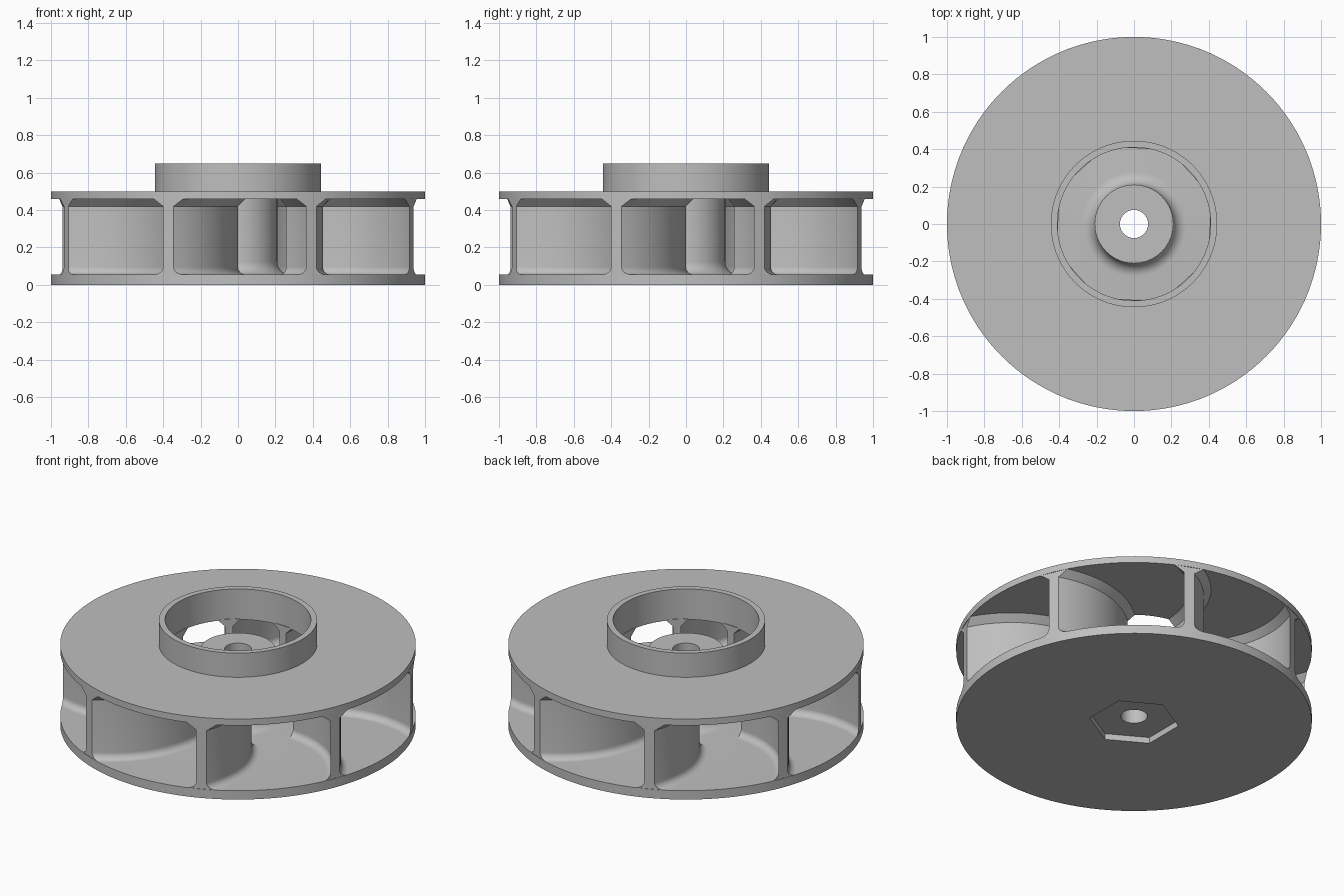
import bpy, bmesh, math
from mathutils import Matrix

if "Cube" in bpy.data.objects:
    bpy.data.objects.remove(bpy.data.objects["Cube"], do_unlink=True)

grey = bpy.data.materials.new("plain_grey")
grey.use_nodes = True
grey.diffuse_color = (0.52, 0.52, 0.52, 1)
grey.node_tree.nodes["Principled BSDF"].inputs["Base Color"].default_value = (0.52, 0.52, 0.52, 1)

SEGMENTS = 128
RIM, EYE = 1.0, 0.41          # outer radius, inlet radius
FLOOR, CEILING = 0.055, 0.46  # inner faces of the two discs
VANES = 8


def make_object(name, bm):
    bmesh.ops.recalc_face_normals(bm, faces=bm.faces)
    mesh = bpy.data.meshes.new(name)
    bm.to_mesh(mesh)
    bm.free()
    mesh.materials.append(grey)
    obj = bpy.data.objects.new(name, mesh)
    bpy.context.collection.objects.link(obj)
    return obj


def activate(obj):
    bpy.ops.object.select_all(action='DESELECT')
    obj.select_set(True)
    bpy.context.view_layer.objects.active = obj


def smooth(obj):
    activate(obj)
    bpy.ops.object.shade_smooth_by_angle(angle=math.radians(30))


def loft(bm, rings, closed):
    """Skin equal closed rings; cap the ends unless the loft is closed."""
    rows = [[bm.verts.new(p) for p in ring] for ring in rings]
    pairs = list(zip(rows, rows[1:])) + ([(rows[-1], rows[0])] if closed else [])
    for a, b in pairs:
        for i in range(len(a)):
            j = (i + 1) % len(a)
            bm.faces.new((a[i], a[j], b[j], b[i]))
    if not closed:
        bm.faces.new(rows[0])
        bm.faces.new(rows[-1])


def revolve(name, profile):
    bm = bmesh.new()
    turns = [2 * math.pi * i / SEGMENTS for i in range(SEGMENTS)]
    loft(bm, [[(r * math.cos(t), r * math.sin(t), z) for r, z in profile] for t in turns], True)
    return make_object(name, bm)


def fillet(x, z, radius, steps=8):
    """Concave quarter round from a wall at x down to a floor at z."""
    angles = [math.pi / 2 * i / steps for i in range(steps + 1)]
    return [(x + radius - radius * math.cos(a), z + radius - radius * math.sin(a)) for a in angles]


# Back plate with filleted hub and through bore
hub_profile = [(0.075, 0), (RIM, 0), (RIM, FLOOR)]
hub_profile += fillet(0.21, FLOOR, 0.07)[::-1]
hub_profile += [(0.21, 0.47), (0.075, 0.47)]
back_plate = revolve("back_plate_and_hub", hub_profile)

# Hexagonal nut pocket in the underside
bm = bmesh.new()
bmesh.ops.create_cone(bm, cap_ends=True, segments=6, radius1=0.253, radius2=0.253, depth=0.074,
                      matrix=Matrix.Rotation(math.radians(30), 4, 'Z'))
# Turn the hexagon so that two corners lie on the y axis
corner = max(bm.verts, key=lambda v: v.co.y).co
bmesh.ops.rotate(bm, verts=bm.verts,
                 matrix=Matrix.Rotation(math.pi / 2 - math.atan2(corner.y, corner.x), 3, 'Z'))
cutter = make_object("hex_pocket_cutter", bm)
cutter.hide_render = True
activate(back_plate)
cut = back_plate.modifiers.new("hex_pocket", 'BOOLEAN')
cut.operation = 'DIFFERENCE'
cut.solver = 'EXACT'
cut.object = cutter
bpy.ops.object.modifier_apply(modifier=cut.name)
bpy.data.objects.remove(cutter, do_unlink=True)
smooth(back_plate)

# Front shroud with raised inlet collar
shroud = revolve("shroud_and_collar", [(EYE, CEILING), (RIM, CEILING), (RIM, 0.5),
                                       (0.445, 0.5), (0.445, 0.65), (EYE, 0.65)])
smooth(shroud)

# Vane cross-section: chamfer at the shroud, fillet at the plate
HALF, FLARE = 0.022, 0.04
side = [(HALF + FLARE, CEILING + 0.005), (HALF + FLARE, CEILING), (HALF, CEILING - FLARE)]
side += fillet(HALF, FLOOR, FLARE) + [(HALF + FLARE, FLOOR - 0.005)]
section = side + [(-d, z) for d, z in reversed(side)]


# Backward-curved vane, radial at the inlet and swept at the rim
def vane_ring(t):
    sweep, power = math.radians(18.9), 1.7
    r = EYE + (RIM - EYE) * t
    theta = math.radians(-93) - sweep * t ** power
    slope = r * sweep * power * t ** (power - 1) / (RIM - EYE)
    widen = math.sqrt(1 + slope * slope) / r
    return [(r * math.cos(theta + d * widen), r * math.sin(theta + d * widen), z)
            for d, z in section]


STEPS = 24
for n in range(VANES):
    bm = bmesh.new()
    loft(bm, [vane_ring(i / STEPS) for i in range(STEPS + 1)], False)
    bmesh.ops.rotate(bm, verts=bm.verts, matrix=Matrix.Rotation(2 * math.pi * n / VANES, 3, 'Z'))
    smooth(make_object(f"vane_{n + 1}", bm))
